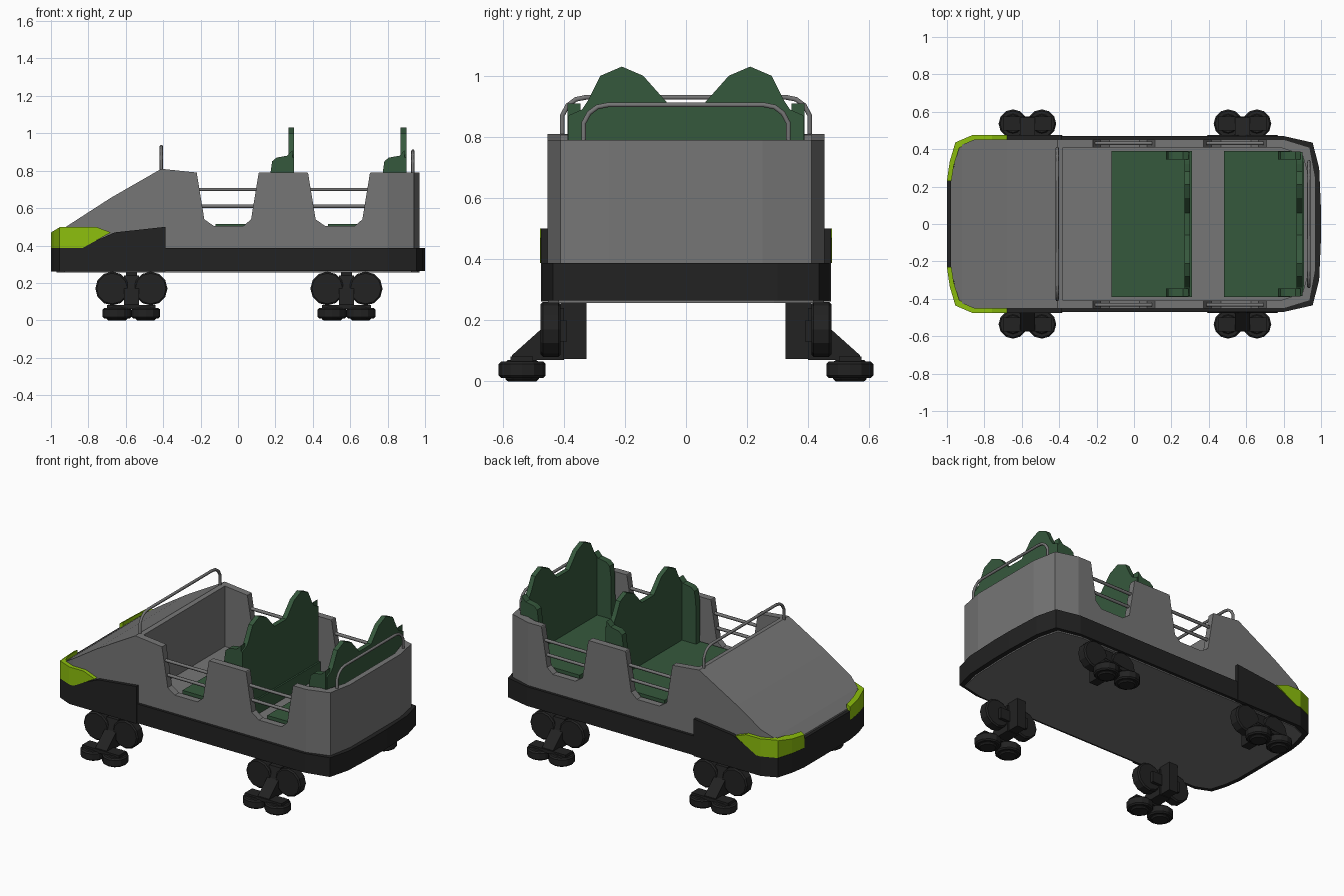
import bpy, bmesh, math
from mathutils import Vector, Matrix

cube = bpy.data.objects.get("Cube")
if cube:
    bpy.data.objects.remove(cube, do_unlink=True)


def material(name, rgb):
    m = bpy.data.materials.new(name)
    m.use_nodes = True
    m.diffuse_color = (*rgb, 1)
    m.node_tree.nodes["Principled BSDF"].inputs["Base Color"].default_value = (*rgb, 1)
    return m


GREY = material("body grey", (0.18, 0.18, 0.18))
BLACK = material("trim black", (0.016, 0.016, 0.016))
GREEN = material("seat green", (0.036, 0.098, 0.046))
LIME = material("lamp lime", (0.27, 0.53, 0.004))


def finish(name, bm, mat):
    bmesh.ops.recalc_face_normals(bm, faces=bm.faces)
    mesh = bpy.data.meshes.new(name)
    bm.to_mesh(mesh)
    bm.free()
    mesh.materials.append(mat)
    ob = bpy.data.objects.new(name, mesh)
    bpy.context.collection.objects.link(ob)
    return ob


def prism(name, pts, axis, lo, hi, mat):
    """Extrude a 2D profile along one axis."""
    place = {"x": lambda a, b, t: (t, a, b),
             "y": lambda a, b, t: (a, t, b),
             "z": lambda a, b, t: (a, b, t)}[axis]
    bm = bmesh.new()
    face = bm.faces.new([bm.verts.new(place(a, b, lo)) for a, b in pts])
    top = bmesh.ops.extrude_face_region(bm, geom=[face])["geom"]
    move = Vector(place(0, 0, hi - lo))
    bmesh.ops.translate(bm, vec=move, verts=[v for v in top if isinstance(v, bmesh.types.BMVert)])
    return finish(name, bm, mat)


def box(name, x, y, z, mat):
    rect = [(x[0], y[0]), (x[1], y[0]), (x[1], y[1]), (x[0], y[1])]
    return prism(name, rect, "z", z[0], z[1], mat)


def wheel(name, centre, radius, width, axis, mat):
    bm = bmesh.new()
    bmesh.ops.create_cone(bm, cap_ends=True, segments=12, radius1=radius, radius2=radius, depth=width)
    if axis == "y":
        bmesh.ops.rotate(bm, matrix=Matrix.Rotation(math.pi / 2, 3, "X"), verts=bm.verts)
    rims = [e for e in bm.edges if any(len(f.verts) > 4 for f in e.link_faces)]
    bmesh.ops.bevel(bm, geom=rims, offset=0.008, segments=1, affect="EDGES")
    bmesh.ops.translate(bm, vec=centre, verts=bm.verts)
    return finish(name, bm, mat)


def tube(name, pts, radius, mat):
    curve = bpy.data.curves.new(name, "CURVE")
    curve.dimensions = "3D"
    curve.bevel_depth = radius
    curve.bevel_resolution = 1
    curve.use_fill_caps = True
    line = curve.splines.new("POLY")
    line.points.add(len(pts) - 1)
    for p, co in zip(line.points, pts):
        p.co = (*co, 1)
    curve.materials.append(mat)
    ob = bpy.data.objects.new(name, curve)
    bpy.context.collection.objects.link(ob)


def carve(ob, cutter, operation):
    """Apply a boolean, then discard the cutter."""
    mod = ob.modifiers.new("cut", "BOOLEAN")
    mod.object, mod.operation, mod.solver = cutter, operation, "EXACT"
    bpy.context.view_layer.update()
    deps = bpy.context.evaluated_depsgraph_get()
    mesh = bpy.data.meshes.new_from_object(ob.evaluated_get(deps))
    ob.modifiers.clear()
    ob.data = mesh
    bpy.data.objects.remove(cutter, do_unlink=True)


def mirrored(half):
    return half + [(x, -y) for x, y in reversed(half)]


def grow(outline, sx, sy):
    return [(x * sx, y * sy) for x, y in outline]


SKIRT = mirrored([(-1, .23), (-.985, .33), (-.955, .43), (-.86, .47),
                  (.8, .47), (.955, .435), (.99, .3), (1, .07)])
BODY = mirrored([(-.98, .23), (-.94, .415), (-.85, .453),
                 (.8, .453), (.94, .41), (.97, .25)])
CABIN = mirrored([(-.38, .41), (.78, .41), (.9, .37), (.935, .25)])

# Body shell: plan outline trimmed to the side profile, then hollowed
side = [(-1.1, .3), (-1.1, .4), (-.98, .455), (-.92, .5), (-.68, .655), (-.41, .81), (-.22, .79)]
for x in (-.05, .545):
    side += [(x - .17, .785), (x - .13, .54), (x - .08, .505),
             (x + .08, .505), (x + .12, .54), (x + .16, .785)]
    side += [(x + .163, .79)]
    if x < 0:
        side += [(.372, .79)]
side += [(1.1, .79), (1.1, .3)]
shell = prism("body_shell", BODY, "z", .32, .95, GREY)
carve(shell, prism("side_cutter", side, "y", -.6, .6, GREY), "INTERSECT")
carve(shell, prism("cabin_cutter", CABIN, "z", .42, 1.2, GREY), "DIFFERENCE")

# Black skirt, raised nose panel and underside
prism("skirt", SKIRT, "z", .265, .388, BLACK)
prism("underside", grow(SKIRT, .97, .96), "z", .257, .27, GREY)
nose = prism("nose_panel", grow(SKIRT, 1, 1.01), "z", .2, .6, BLACK)
panel = [(-1.1, .262), (-.387, .262), (-.387, .5), (-.66, .47), (-.85, .386), (-1.1, .386)]
carve(nose, prism("panel_cutter", panel, "y", -.6, .6, BLACK), "INTERSECT")
box("nose_plate", (-1, -.96), (-.235, .235), (.38, .445), BLACK)

# Wraparound lamps on the nose corners
lamp = prism("nose_lamps", grow(SKIRT, 1, 1.015), "z", .3, .6, LIME)
lens = [(-1.1, .387), (-1.1, .43), (-.999, .47), (-.95, .5), (-.76, .5), (-.68, .47), (-.83, .387)]
carve(lamp, prism("lens_cutter", lens, "y", -.6, .6, LIME), "INTERSECT")
carve(lamp, prism("lamp_core", grow(SKIRT, .978, .95), "z", .2, .7, LIME), "DIFFERENCE")
carve(lamp, box("lamp_gap", (-1.2, -.5), (-.23, .23), (.2, .7), LIME), "DIFFERENCE")

# Seats: cushion, twin-peaked back and side wings
back = mirrored([(.5, .385), (.87, .385), (.89, .34), (.92, .32), (1.0, .28),
                 (1.03, .21), (1.0, .14), (.91, .06)])
back = [(y, z) for z, y in back]
wing = [(.0, .5), (.17, .5), (.17, .91), (.14, .88), (.08, .87), (.055, .85), (.045, .78), (.0, .56)]
for row, x in (("front", -.12), ("rear", .48)):
    box(row + "_seat_cushion", (x, x + .43), (-.39, .39), (.4, .515), GREEN)
    prism(row + "_seat_back", back, "x", x + .39, x + .42, GREEN)
    for s, label in ((1, "left"), (-1, "right")):
        profile = [(x + .25 + a * .95, z) for a, z in wing[1:-1]]
        profile.append((x + .29, .5))
        prism(f"{row}_{label}_seat_wing", profile, "y", s * .345, s * .387, GREEN)

# Side rails across the door openings
for s, label in ((1, "left"), (-1, "right")):
    for x0, x1, row in ((-.225, .125, "front"), (.365, .715, "rear")):
        for z in (.61, .70):
            tube(f"{row}_{label}_rail", [(x0, s * .432, z), (x1, s * .432, z)], .01, GREY)


# Grab hoops
def hoop(name, x, width, base, top):
    half = [(width, base), (width, top - .06), (width - .018, top - .027),
            (width - .045, top - .007), (width - .08, top)]
    pts = half + [(-y, z) for y, z in reversed(half)]
    tube(name, [(x, y, z) for y, z in pts], .009, GREY)


hoop("front_grab_hoop", -.41, .405, .78, .93)
hoop("rear_grab_hoop", .935, .335, .76, .905)

# Wheel carriers: post, upright wheels, gusset and flat side wheels
for end, cx in (("front", -.57), ("rear", .58)):
    for s, label in ((1, "left"), (-1, "right")):
        tag = f"{end}_{label}_"
        box(tag + "post", (cx - .03, cx + .03), sorted((s * .325, s * .41)), (.073, .262), BLACK)
        box(tag + "axle_beam", (cx - .1, cx + .1), sorted((s * .39, s * .44)), (.13, .2), BLACK)
        gusset = [(s * .4, .24), (s * .455, .24), (s * .475, .17), (s * .57, .085),
                  (s * .57, .07), (s * .4, .07)]
        prism(tag + "gusset", gusset, "x", cx - .04, cx + .04, BLACK)
        box(tag + "link_plate", (cx - .13, cx + .13), sorted((s * .5, s * .575)), (.06, .082), BLACK)
        for d in (-1, 1):
            wheel(tag + "running_wheel", (cx + d * .103, s * .443, .17), .09, .066, "y", BLACK)
            wheel(tag + "side_wheel", (cx + d * .077, s * .536, .038), .077, .054, "z", BLACK)
            wheel(tag + "side_hub", (cx + d * .077, s * .536, .035), .055, .07, "z", BLACK)
